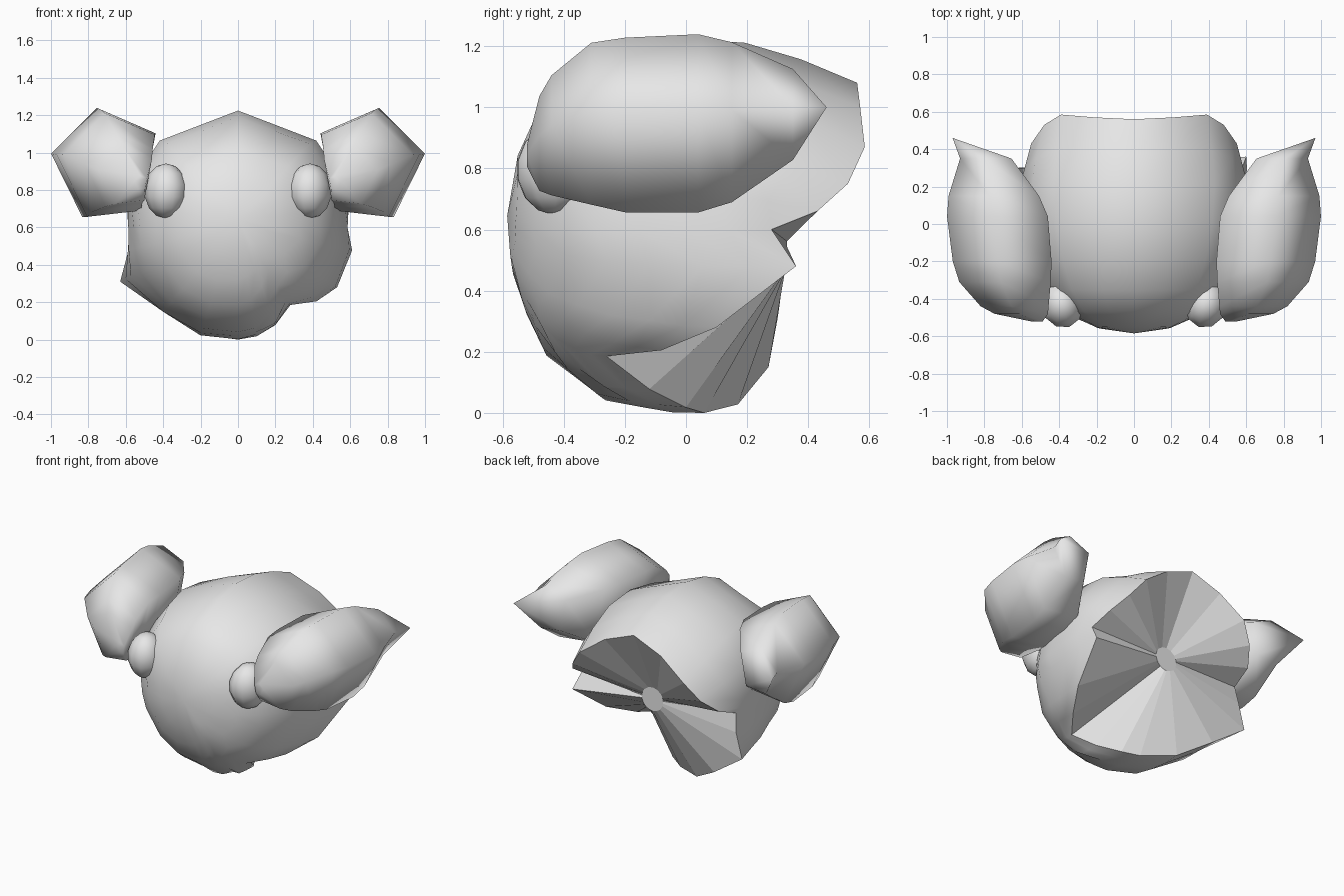
import bpy, bmesh, math
from mathutils import Vector, Matrix

if "Cube" in bpy.data.objects:
    bpy.data.objects.remove(bpy.data.objects["Cube"])

grey = bpy.data.materials.new("light grey")
grey.diffuse_color = (0.8, 0.8, 0.8, 1)
grey.use_nodes = True
grey.node_tree.nodes["Principled BSDF"].inputs["Base Color"].default_value = grey.diffuse_color


def make(name, verts, faces, smooth):
    mesh = bpy.data.meshes.new(name)
    mesh.from_pydata(verts, [], faces)
    bm = bmesh.new()
    bm.from_mesh(mesh)
    bmesh.ops.recalc_face_normals(bm, faces=bm.faces)
    for f in bm.faces:
        f.smooth = smooth
    bm.to_mesh(mesh)
    bm.free()
    mesh.materials.append(grey)
    ob = bpy.data.objects.new(name, mesh)
    bpy.context.collection.objects.link(ob)
    return ob


def bridge(rows, n):
    """Quads between consecutive closed rings of n vertices."""
    return [(r * n + i, r * n + (i + 1) % n, (r + 1) * n + (i + 1) % n, (r + 1) * n + i)
            for r in range(rows - 1) for i in range(n)]


# Rim of the wide opening at the back: upper half is mirrored, lower half is lopsided
upper = [(0.21, 0.57, 1.0), (0.39, 0.585, 0.87), (0.48, 0.53, 0.75), (0.55, 0.43, 0.66),
         (0.57, 0.28, 0.60)]
lower = [(0.60, 0.36, 0.48), (0.53, 0.10, 0.28), (0.42, -0.08, 0.205), (0.28, -0.26, 0.185),
         (0.20, -0.12, 0.09), (0.10, 0.0, 0.03), (0, 0.06, 0.012), (-0.2, 0.17, 0.04),
         (-0.40, 0.27, 0.15), (-0.63, 0.30, 0.31), (-0.585, 0.30, 0.48)]
rim = [(0, 0.56, 1.08)] + upper + lower + [(-x, y, z) for x, y, z in reversed(upper)]
n = len(rim)
CZ = 0.615
# Meridian angle and radius factor on the front of the upper body
start = [(0, 1), (20.5, 0.93), (41, 1), (62, 0.985), (78, 0.96), (92, 0.95)]

# Radius of the round body along y
profile = [(-0.585, 0.0), (-0.575, 0.12), (-0.55, 0.23), (-0.46, 0.425), (-0.28, 0.56),
           (0.0, 0.615), (0.26, 0.60), (0.6, 0.47)]


def radius(y):
    for (y0, r0), (y1, r1) in zip(profile, profile[1:]):
        if y <= y1:
            return r0 + (r1 - r0) * (y - y0) / (y1 - y0)
    return profile[-1][1]


# Body shell: meridians run from the front pole to the rim
steps = [0.03, 0.1, 0.2, 0.34, 0.5, 0.68, 0.84, 1.0]
verts = []
for t in steps:
    for i, (x, y, z) in enumerate(rim):
        a1 = math.atan2(x, z - CZ)
        a0, k0 = a1, 1 - 0.05 * abs(math.sin(a1)) ** 3
        if i < 6:
            a0, k0 = math.radians(start[i][0]), start[i][1]
        elif i > n - 6:
            a0, k0 = -math.radians(start[n - i][0]), start[n - i][1]
        w = t ** 3
        a = a0 + (a1 - a0) * w
        yy = -0.585 + (y + 0.585) * t
        k1 = math.hypot(x, z - CZ) / radius(y)
        r = radius(yy) * (k0 + (k1 - k0) * w)
        verts.append((r * math.sin(a), yy, CZ + r * math.cos(a)))
# Rest the underside exactly on the floor
low = min(v[2] for v in verts)
verts = [(x, y, z - low if z < 0.1 else z) for x, y, z in verts]
rim = verts[-n:]
faces = bridge(len(steps), n)
verts.append((0, -0.585, CZ + 0.03))
faces += [(len(verts) - 1, (i + 1) % n, i) for i in range(n)]
make("body", verts, faces, True)

# Fan of flat facets running inward from the rim to a small central disc
hub = Vector((0.02, 0.33, 0.555))
ring = []
for x, y, z in rim:
    d = Vector((x - hub.x, 0, z - hub.z)).normalized()
    ring.append(tuple(hub + d * 0.08))
make("back_fan", list(rim) + ring, bridge(2, n) + [tuple(range(n, 2 * n))], False)

# Side lobes: pentagonal sections pinched at the front, tapering to a point at the back
penta = [(0.03, 0.31), (0.28, 0.06), (0.11, -0.285), (-0.19, -0.25), (-0.27, 0.18)]
sections = [(-0.52, 0.52, 0.84, 0.12), (-0.48, 0.60, 0.875, 0.52), (-0.44, 0.635, 0.90, 0.66),
            (-0.31, 0.685, 0.935, 0.89), (-0.20, 0.70, 0.93, 0.96), (0.04, 0.725, 0.935, 0.98),
            (0.15, 0.745, 0.94, 0.88), (0.35, 0.79, 0.97, 0.50)]


def lobe(name, side):
    v = [(side * (cx + px * s), y, cz + pz * s)
         for y, cx, cz, s in sections for px, pz in penta]
    f = bridge(len(sections), 5) + [(0, 1, 2, 3, 4)]
    v.append((side * 0.97, 0.46, 1.0))
    base = 5 * (len(sections) - 1)
    f += [(base + i, base + (i + 1) % 5, len(v) - 1) for i in range(5)]
    make(name, v, f, True)


# Small rounded knobs at the front of the lobes
def knob(name, side):
    bm = bmesh.new()
    m = (Matrix.Translation((side * 0.385, -0.43, 0.795))
         @ Matrix.Rotation(side * math.radians(-18), 4, 'Z')
         @ Matrix.Diagonal((0.115, 0.13, 0.147, 1)))
    bmesh.ops.create_uvsphere(bm, u_segments=10, v_segments=7, radius=1, matrix=m)
    for f in bm.faces:
        f.smooth = True
    mesh = bpy.data.meshes.new(name)
    bm.to_mesh(mesh)
    bm.free()
    mesh.materials.append(grey)
    bpy.context.collection.objects.link(bpy.data.objects.new(name, mesh))


for side, label in ((1, "right"), (-1, "left")):
    lobe("side_lobe_" + label, side)
    knob("front_knob_" + label, side)
